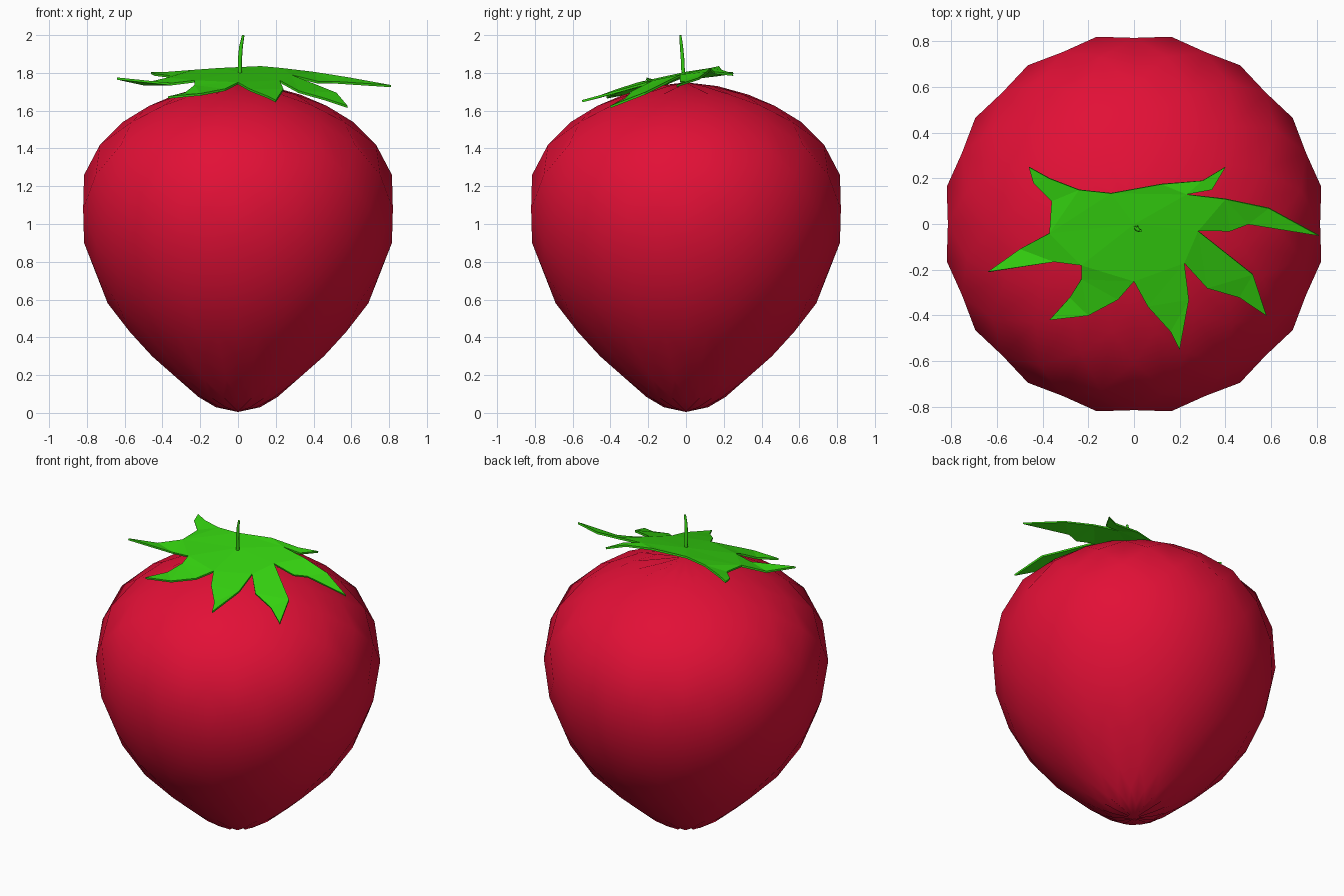
import bpy, bmesh
from math import cos, sin, pi

if "Cube" in bpy.data.objects:
    bpy.data.objects.remove(bpy.data.objects["Cube"])


def material(name, color):
    m = bpy.data.materials.new(name)
    m.diffuse_color = color
    m.use_nodes = True
    m.node_tree.nodes["Principled BSDF"].inputs["Base Color"].default_value = m.diffuse_color
    return m


def add_object(name, bm, mat):
    bmesh.ops.recalc_face_normals(bm, faces=bm.faces[:])
    me = bpy.data.meshes.new(name)
    bm.to_mesh(me)
    bm.free()
    me.materials.append(mat)
    ob = bpy.data.objects.new(name, me)
    bpy.context.collection.objects.link(ob)
    return ob


red = material("berry_red", (0.76, 0.005, 0.037, 1))
green = material("leaf_green", (0.035, 0.65, 0.005, 1))

# Berry body: staggered 16-sided rings joined by diamond faces
SIDES = 16
profile = [(0.12, 0.03), (0.21, 0.085), (0.325, 0.18), (0.455, 0.30),
           (0.585, 0.43), (0.69, 0.58), (0.765, 0.74), (0.815, 0.90),
           (0.836, 1.08), (0.815, 1.26), (0.745, 1.42), (0.61, 1.54),
           (0.48, 1.625), (0.33, 1.685), (0.17, 1.73)]
bm = bmesh.new()
rings = [[bm.verts.new((0, 0, 0.005))] * SIDES]
for i, (r, z) in enumerate(profile, 1):
    angles = [(j + i / 2) * 2 * pi / SIDES for j in range(SIDES)]
    rings.append([bm.verts.new((r * cos(a), r * sin(a), z)) for a in angles])
rings.append([bm.verts.new((0, 0, 1.75))] * SIDES)
for low, mid, high in zip(rings, rings[1:], rings[2:]):
    for j in range(SIDES):
        bm.faces.new((low[j], mid[j], high[j - 1], mid[j - 1]))
for f in bm.faces:
    f.smooth = True
add_object("berry", bm, red)

# Leafy crown: fan between the notches, one pointed leaf outside each pair
notches = [(0.23, 0.13, 1.82), (0.28, -0.03, 1.785), (0.22, -0.17, 1.755),
           (0.0, -0.25, 1.745), (-0.23, -0.18, 1.755), (-0.37, -0.04, 1.77),
           (-0.10, 0.135, 1.82)]
leaves = [
    [(0.40, 0.11, 1.80), (0.59, 0.07, 1.77), (0.81, -0.05, 1.73),
     (0.50, 0.0, 1.75), (0.42, -0.03, 1.75)],
    [(0.52, -0.22, 1.69), (0.58, -0.40, 1.62), (0.46, -0.32, 1.66),
     (0.32, -0.28, 1.70)],
    [(0.24, -0.33, 1.71), (0.20, -0.55, 1.65), (0.16, -0.47, 1.67),
     (0.06, -0.36, 1.71)],
    [(-0.07, -0.33, 1.71), (-0.20, -0.40, 1.685), (-0.37, -0.42, 1.67),
     (-0.28, -0.32, 1.69), (-0.23, -0.24, 1.73)],
    [(-0.35, -0.165, 1.74), (-0.64, -0.21, 1.77), (-0.50, -0.11, 1.74)],
    [(-0.36, 0.10, 1.78), (-0.44, 0.18, 1.79), (-0.46, 0.25, 1.80),
     (-0.37, 0.20, 1.80), (-0.24, 0.15, 1.81)],
    [(0.12, 0.175, 1.83), (0.30, 0.19, 1.81), (0.40, 0.25, 1.79),
     (0.34, 0.15, 1.80)],
]
bm = bmesh.new()
centre = bm.verts.new((0.0, 0.0, 1.80))
ring = [bm.verts.new(p) for p in notches]
for i, pts in enumerate(leaves):
    a, b = ring[i], ring[(i + 1) % len(ring)]
    if i == 6:
        a, b = ring[6], ring[0]
    bm.faces.new([centre, b, a])
    bm.faces.new([a] + [bm.verts.new(p) for p in pts] + [b])
bmesh.ops.triangulate(bm, faces=bm.faces[:])
crown = add_object("leaf_crown", bm, green)
solid = crown.modifiers.new("thickness", 'SOLIDIFY')
solid.thickness = 0.012
solid.offset = 0

# Stem: thin curved rod
cu = bpy.data.curves.new("stem", 'CURVE')
cu.dimensions = '3D'
cu.bevel_depth = 0.011
cu.bevel_resolution = 1
cu.use_fill_caps = True
path = [(0.01, -0.012, 1.73), (0.01, -0.018, 1.87), (0.016, -0.024, 1.94),
        (0.028, -0.03, 2.0)]
sp = cu.splines.new('POLY')
sp.points.add(len(path) - 1)
for point, co, rad in zip(sp.points, path, (1, 1, 0.9, 0.6)):
    point.co = (*co, 1)
    point.radius = rad
cu.materials.append(green)
bpy.context.collection.objects.link(bpy.data.objects.new("stem", cu))
